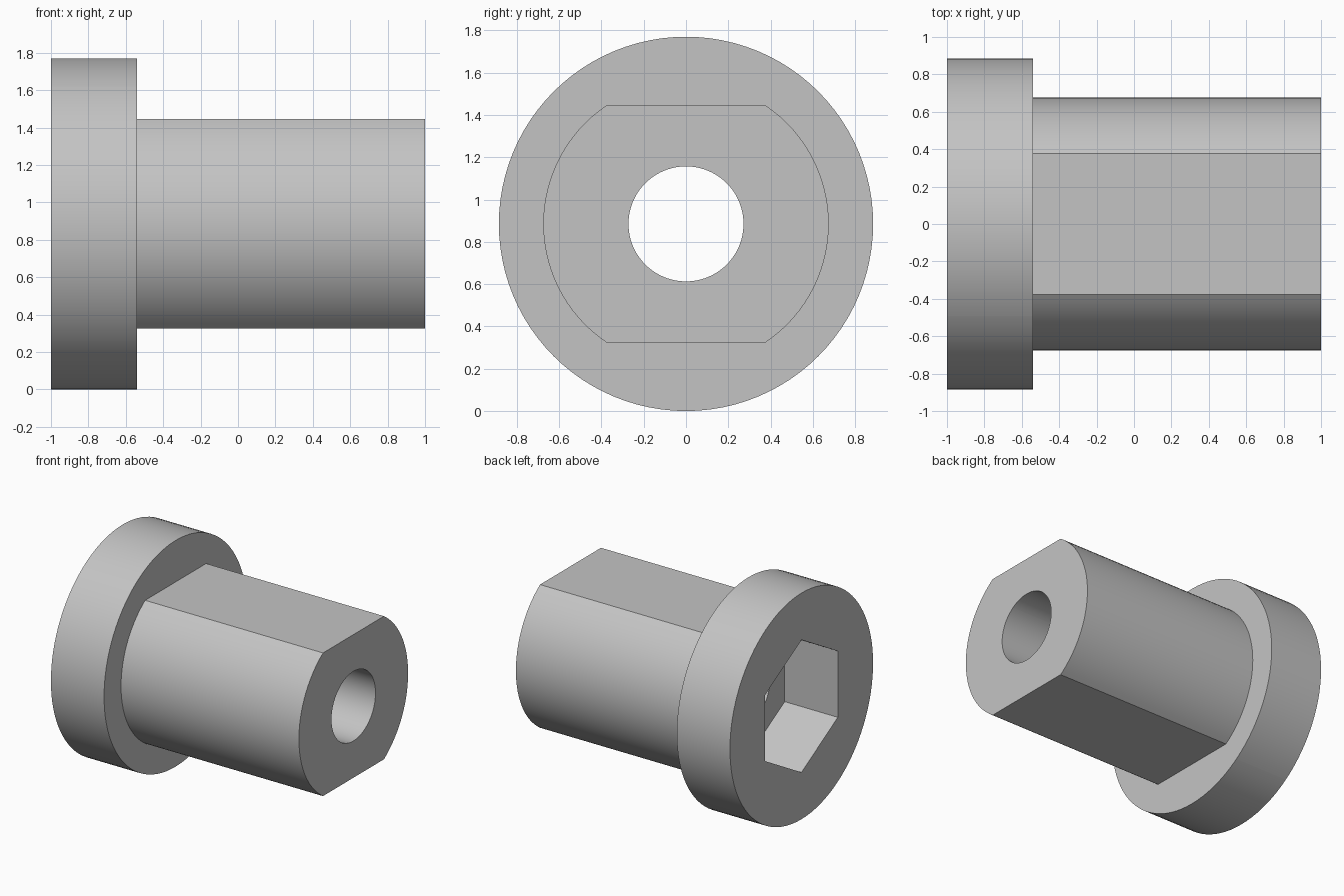
import bpy
import bmesh
from math import asin, cos, sin, pi, radians

cube = bpy.data.objects.get("Cube")
if cube:
    bpy.data.objects.remove(cube, do_unlink=True)

FLANGE_R, SHAFT_R, HOLE_R = 0.885, 0.675, 0.272
FLAT_HALF = 0.56        # centre to each shaft flat
HEX_APOTHEM = 0.449     # centre to each socket side
BACK, STEP, TIP = -1.0, -0.54, 1.0
SEGMENTS = 96

# Shared angles, with extra ones exactly at the corners of the shaft flats
corner = asin(FLAT_HALF / SHAFT_R)
angles = sorted([2 * pi * i / SEGMENTS for i in range(SEGMENTS)]
                + [corner, pi - corner, pi + corner, 2 * pi - corner])


# Cross-sections as radius by angle
def flange(a):
    return FLANGE_R


def hole(a):
    return HOLE_R


def shaft(a):
    return min(SHAFT_R, FLAT_HALF / max(abs(sin(a)), 1e-6))


def socket(a):
    return HEX_APOTHEM / cos((a + pi / 6) % (pi / 3) - pi / 6)


# Closed chain of sections: outside of the part, then back through the bore
sections = [(flange, BACK), (flange, STEP), (shaft, STEP), (shaft, TIP),
            (hole, TIP), (hole, STEP), (socket, STEP), (socket, BACK)]

bm = bmesh.new()
rings = [[bm.verts.new((x, radius(a) * cos(a), FLANGE_R + radius(a) * sin(a)))
          for a in angles] for radius, x in sections]
count = len(angles)
for k, ring in enumerate(rings):
    following = rings[(k + 1) % len(rings)]
    for i in range(count):
        j = (i + 1) % count
        bm.faces.new((ring[i], ring[j], following[j], following[i]))
bmesh.ops.recalc_face_normals(bm, faces=bm.faces)

mesh = bpy.data.meshes.new("flanged_bushing")
bm.to_mesh(mesh)
bm.free()
bushing = bpy.data.objects.new("flanged_bushing", mesh)
bpy.context.collection.objects.link(bushing)

# Plain grey metal
grey = bpy.data.materials.new("light_grey")
grey.use_nodes = True
colour = (0.55, 0.55, 0.55, 1.0)
grey.diffuse_color = colour
grey.node_tree.nodes["Principled BSDF"].inputs["Base Color"].default_value = colour
mesh.materials.append(grey)

# Smooth round walls, crisp corners
bpy.ops.object.select_all(action='DESELECT')
bushing.select_set(True)
bpy.context.view_layer.objects.active = bushing
bpy.ops.object.shade_smooth_by_angle(angle=radians(20))
